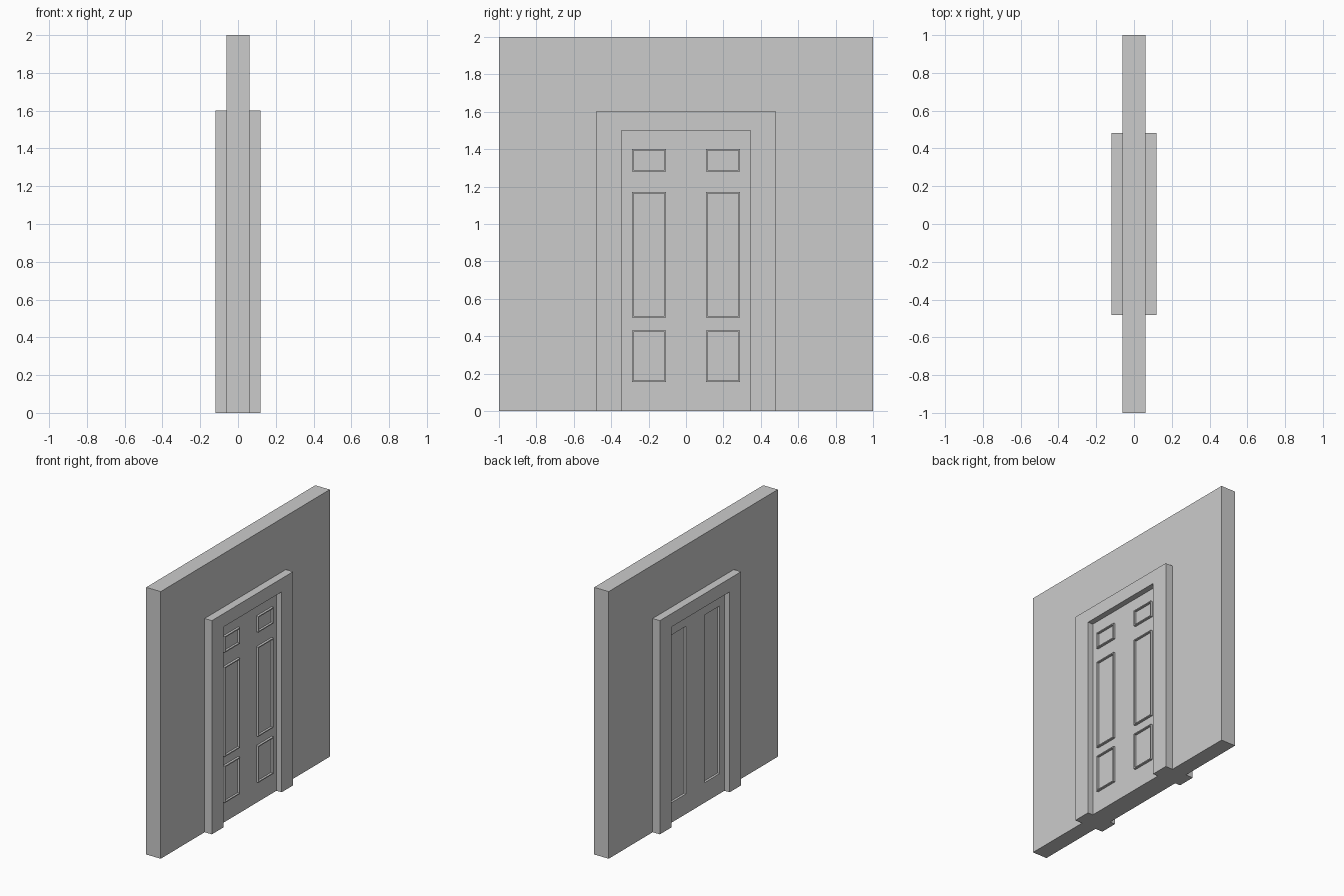
import bpy, bmesh

if "Cube" in bpy.data.objects:
    bpy.data.objects.remove(bpy.data.objects["Cube"])


def prism(name, outline, x0, x1):
    """Extrude a closed (y, z) outline along x."""
    bm = bmesh.new()
    face = bm.faces.new([bm.verts.new((x0, y, z)) for y, z in outline])
    ext = bmesh.ops.extrude_face_region(bm, geom=[face])
    verts = [g for g in ext["geom"] if isinstance(g, bmesh.types.BMVert)]
    bmesh.ops.translate(bm, verts=verts, vec=(x1 - x0, 0, 0))
    bmesh.ops.recalc_face_normals(bm, faces=bm.faces)
    mesh = bpy.data.meshes.new(name)
    bm.to_mesh(mesh)
    bm.free()
    obj = bpy.data.objects.new(name, mesh)
    bpy.context.collection.objects.link(obj)
    return obj


def rect(y0, y1, z0, z1):
    return [(y0, z0), (y1, z0), (y1, z1), (y0, z1)]


def arch(wo, ho, wi, hi):
    """Upside-down U outline: outer half width/height, inner half width/height."""
    return [(-wo, 0), (-wo, ho), (wo, ho), (wo, 0),
            (wi, 0), (wi, hi), (-wi, hi), (-wi, 0)]


def moulding(name, y0, y1, z0, z1, w, x0, x1):
    """Raised rectangular rim: solid block with its front face inset and pushed back."""
    obj = prism(name, rect(y0, y1, z0, z1), x0, x1)
    bm = bmesh.new()
    bm.from_mesh(obj.data)
    front = max(bm.faces, key=lambda f: f.calc_center_median().x)
    bmesh.ops.inset_region(bm, faces=[front], thickness=w)
    inner = bmesh.ops.extrude_discrete_faces(bm, faces=[front])["faces"][0]
    bmesh.ops.translate(bm, verts=inner.verts[:], vec=(-(x1 - FACE) + 0.001, 0, 0))
    bm.to_mesh(obj.data)
    bm.free()
    return obj


FACE = 0.077            # door face distance from the wall centre
PY0, PY1 = 0.108, 0.288  # panel span on one side of the door

# Wall with opening, door frame standing proud on both sides
prism("wall", arch(1.0, 2.0, 0.48, 1.6), -0.06, 0.06)
prism("door_frame", arch(0.48, 1.6, 0.345, 1.5), -0.12, 0.12)

# Door slab
door = prism("door", rect(-0.345, 0.345, 0, 1.5), -FACE, FACE)

# Six moulded panels on the +x side
for side, (y0, y1) in (("left", (-PY1, -PY0)), ("right", (PY0, PY1))):
    for level, z0, z1 in (("bottom", 0.155, 0.43), ("middle", 0.5, 1.17), ("top", 1.28, 1.40)):
        moulding(f"panel_moulding_{level}_{side}", y0, y1, z0, z1, 0.011,
                 FACE - 0.005, FACE + 0.017)

# Two tall recessed panels on the -x side
for y0, y1 in ((-PY1, -PY0), (PY0, PY1)):
    cutter = prism("recess_cutter", rect(y0, y1, 0.15, 1.405), -0.15, -FACE + 0.017)
    cutter.hide_render = True
    mod = door.modifiers.new("recess", "BOOLEAN")
    mod.operation = "DIFFERENCE"
    mod.solver = "EXACT"
    mod.object = cutter
    bpy.context.view_layer.objects.active = door
    bpy.ops.object.modifier_apply(modifier=mod.name)
    bpy.data.objects.remove(cutter)
